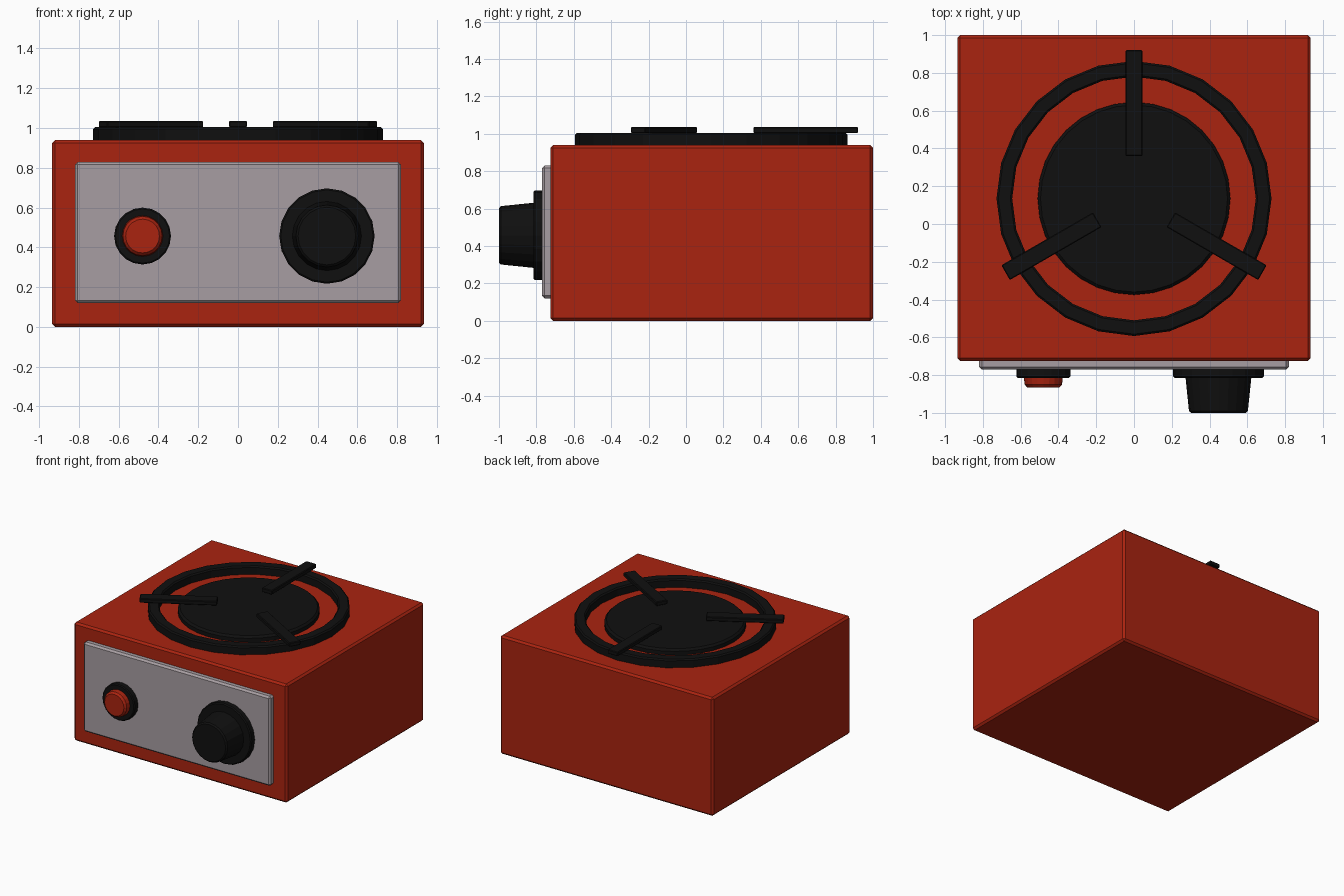
import bpy, bmesh, math
from mathutils import Matrix, Vector

if "Cube" in bpy.data.objects:
    bpy.data.objects.remove(bpy.data.objects["Cube"])


def material(name, rgb):
    m = bpy.data.materials.new(name)
    m.diffuse_color = (*rgb, 1)
    m.use_nodes = True
    m.node_tree.nodes["Principled BSDF"].inputs["Base Color"].default_value = m.diffuse_color
    return m


RED = material("red_enamel", (0.40, 0.017, 0.005))
GREY = material("grey_panel", (0.39, 0.34, 0.36))
BLACK = material("black_iron", (0.005, 0.005, 0.005))


def finish(name, bm, mat, matrix=Matrix()):
    bmesh.ops.recalc_face_normals(bm, faces=bm.faces)
    me = bpy.data.meshes.new(name)
    bm.to_mesh(me)
    bm.free()
    me.materials.append(mat)
    ob = bpy.data.objects.new(name, me)
    ob.matrix_world = matrix
    bpy.context.collection.objects.link(ob)
    return ob


def box(name, lo, hi, bevel, mat, matrix=Matrix()):
    lo, hi = Vector(lo), Vector(hi)
    bm = bmesh.new()
    bmesh.ops.create_cube(bm, size=1)
    for v in bm.verts:
        v.co = (lo + hi) / 2 + Vector(a * b for a, b in zip(v.co, hi - lo))
    bmesh.ops.bevel(bm, geom=bm.edges[:], offset=bevel, segments=1,
                    affect='EDGES', profile=0.5)
    return finish(name, bm, mat, matrix)


def lathe(name, profile, sides, mat, matrix, closed=False):
    """Revolve (radius, height) points about local z, capped unless closed."""
    bm = bmesh.new()
    rings = [[bm.verts.new((r * math.cos(a), r * math.sin(a), h))
              for a in (2 * math.pi * i / sides for i in range(sides))]
             for r, h in profile]
    pairs = list(zip(rings, rings[1:]))
    if closed:
        pairs.append((rings[-1], rings[0]))
    else:
        bm.faces.new(rings[0])
        bm.faces.new(rings[-1])
    for p, q in pairs:
        for i in range(sides):
            j = (i + 1) % sides
            bm.faces.new((p[i], p[j], q[j], q[i]))
    return finish(name, bm, mat, matrix)


# Body and front panel
box("body", (-0.935, -0.725, 0), (0.935, 1.0, 0.94), 0.015, RED)
box("front_panel", (-0.82, -0.77, 0.12), (0.82, -0.70, 0.83), 0.014, GREY)

# Burner plate and pan ring
top = Matrix.Translation((0, 0.135, 0))
lathe("burner_plate", [(0.51, 0.93), (0.51, 0.97), (0.495, 0.985)], 32, BLACK, top)
lathe("pan_ring", [(0.645, 0.93), (0.645, 0.995), (0.655, 1.005),
                   (0.718, 1.005), (0.728, 0.995), (0.728, 0.93)],
      24, BLACK, top, closed=True)

# Three pan supports resting on the ring
for i in range(3):
    turn = top @ Matrix.Rotation(math.radians(90 + 120 * i), 4, 'Z')
    box(f"pan_support_{i + 1}", (0.225, -0.045, 1.003), (0.785, 0.045, 1.036),
        0.005, BLACK, turn)


# Controls, with local z pointing out of the panel
def on_panel(x):
    return Matrix.Translation((x, -0.765, 0.457)) @ Matrix.Rotation(math.pi / 2, 4, 'X')


lathe("knob_base", [(0.24, 0), (0.24, 0.042), (0.232, 0.05)], 20, BLACK, on_panel(0.447))
lathe("knob_grip", [(0.175, 0.04), (0.156, 0.225), (0.145, 0.235)], 20, BLACK, on_panel(0.447))
lathe("button_base", [(0.143, 0), (0.143, 0.043), (0.136, 0.05)], 20, BLACK, on_panel(-0.48))
lathe("button_cap", [(0.104, 0.04), (0.099, 0.085), (0.085, 0.1)], 20, RED, on_panel(-0.48))
